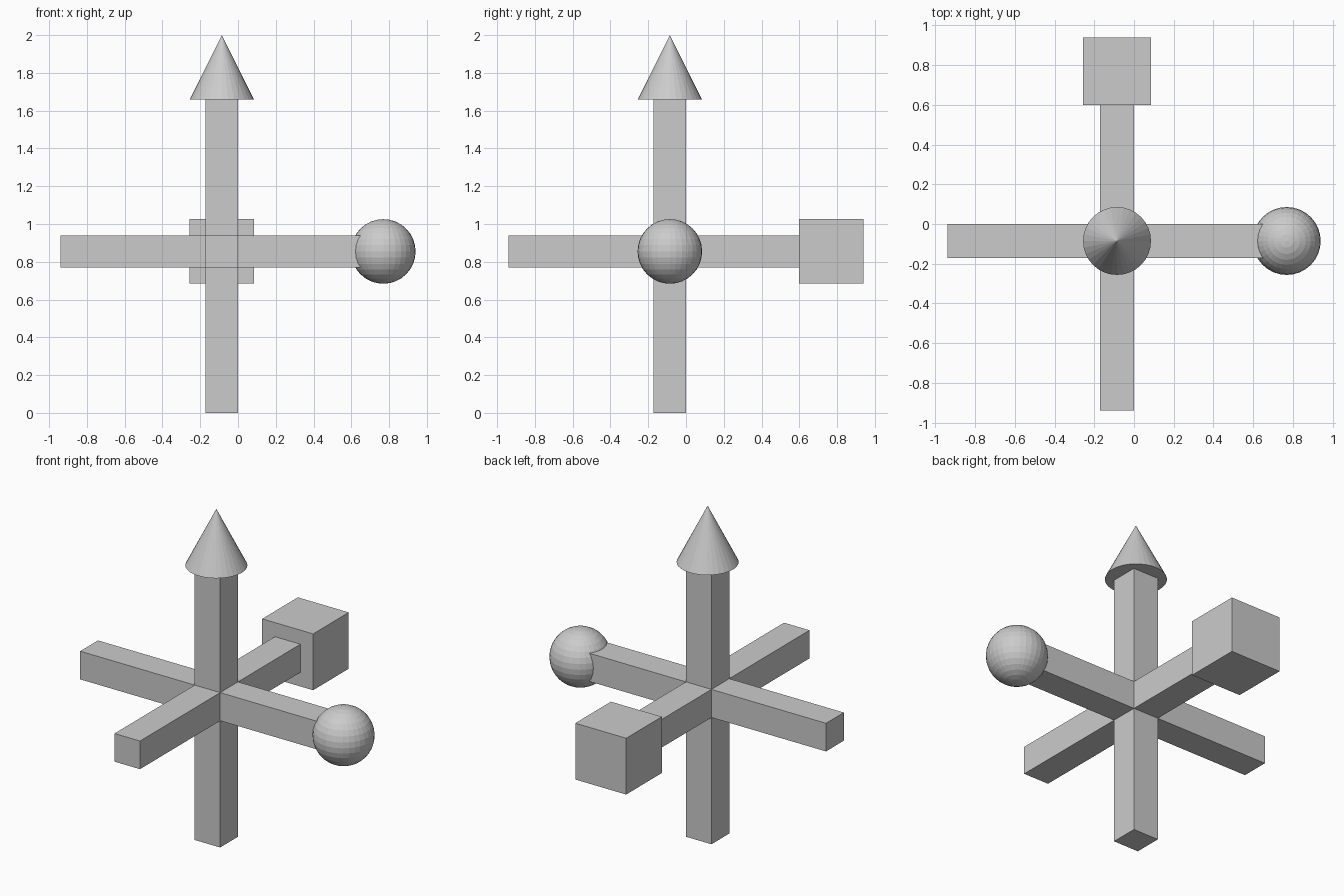
import bpy
from math import pi
from mathutils import Vector

cube = bpy.data.objects.get("Cube")
if cube:
    bpy.data.objects.remove(cube, do_unlink=True)

U = 2 / 11.7                                   # width of a bar
CENTRE = Vector((-U / 2, -U / 2, 5 * U))       # where the bars cross

grey = bpy.data.materials.new("plain_grey")
grey.use_nodes = True
colour = (0.6, 0.6, 0.6, 1)
grey.diffuse_color = colour
grey.node_tree.nodes["Principled BSDF"].inputs["Base Color"].default_value = colour


def finish(name):
    ob = bpy.context.object
    ob.name = name
    ob.data.materials.append(grey)
    return ob


def box(name, offset, size):
    bpy.ops.mesh.primitive_cube_add(size=1, location=CENTRE + Vector(offset) * U)
    ob = finish(name)
    ob.scale = Vector(size) * U
    bpy.ops.object.transform_apply(location=False, rotation=False, scale=True)


# Three crossing bars
for axis, name in enumerate(("side_bar", "depth_bar", "upright_bar")):
    size = [1, 1, 1]
    size[axis] = 10
    box(name, (0, 0, 0), size)

# Cube on the back end
box("back_block", (0, 5, 0), (2, 2, 2))

# Ball on the left end
bpy.ops.mesh.primitive_uv_sphere_add(segments=32, ring_count=16, radius=U,
                                     location=CENTRE + Vector((5 * U, 0, 0)))
finish("left_ball")

# Cone on the top end
bpy.ops.mesh.primitive_cone_add(vertices=32, radius1=U, radius2=0, depth=2 * U,
                                location=CENTRE + Vector((0, 0, 5.7 * U)))
finish("top_cone")
